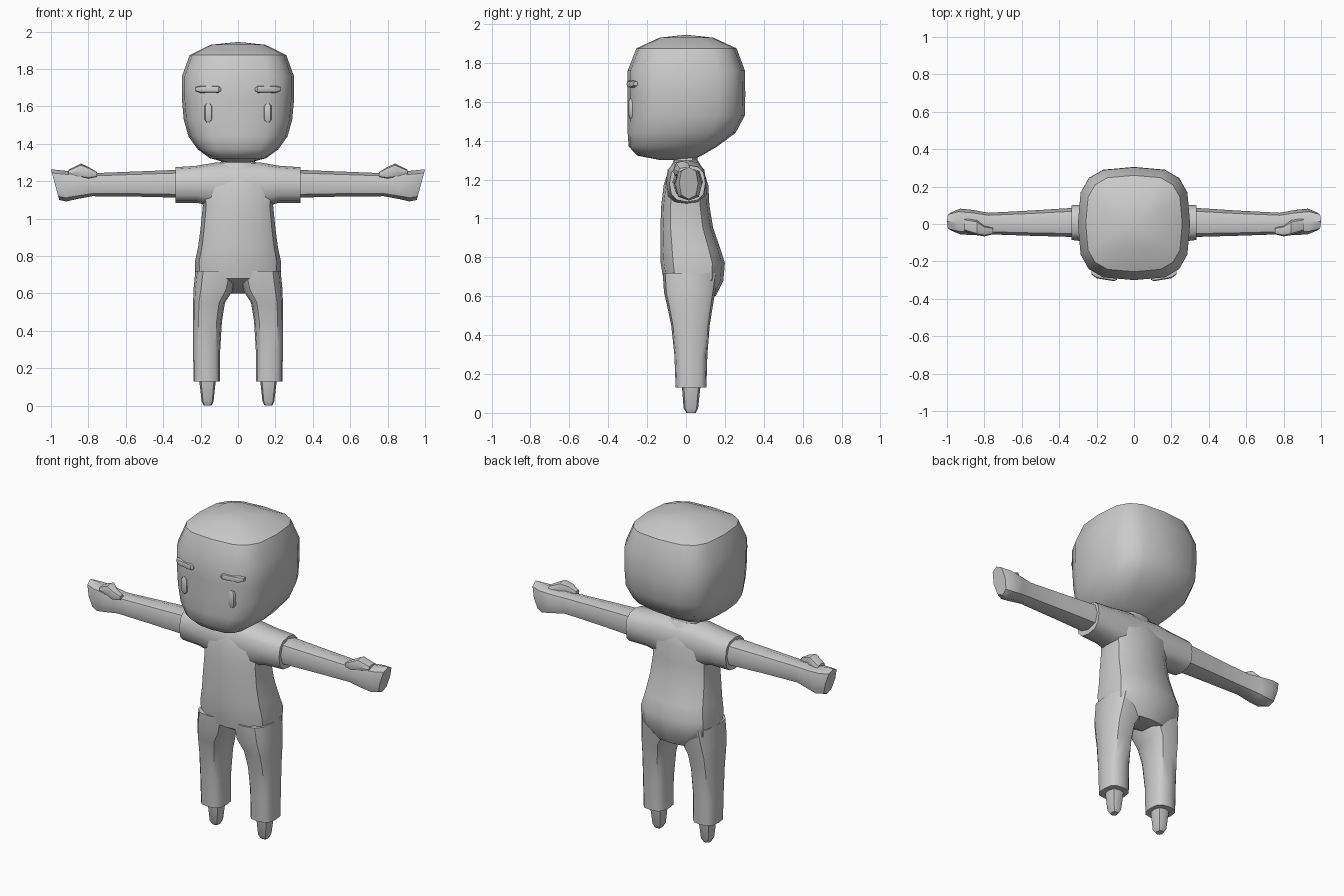
import bpy, bmesh, math

grey = bpy.data.materials.new("plain_grey")
grey.diffuse_color = (0.6, 0.6, 0.6, 1)


def loft(name, axis, rings, sides=12, n=2.6, mirror=False, tip=None, sharp=40):
    """Skin rounded-box rings. Ring = (position, a0, a1, y0, y1[, shear]);
    a is x for axis 'z' and z for axis 'x'. tip closes the end in a point."""
    bm = bmesh.new()
    loops = []
    for t, a0, a1, y0, y1, *shear in rings:
        k = shear[0] if shear else 0
        loop = []
        for i in range(sides):
            ang = 2 * math.pi * i / sides
            c, s = math.cos(ang), math.sin(ang)
            da = math.copysign(abs(c) ** (2 / n), c) * (a1 - a0) / 2 if abs(c) > 1e-6 else 0
            dy = math.copysign(abs(s) ** (2 / n), s) * (y1 - y0) / 2 if abs(s) > 1e-6 else 0
            a, y, p = (a0 + a1) / 2 + da, (y0 + y1) / 2 + dy, t + k * da
            loop.append(bm.verts.new((a, y, p) if axis == 'z' else (p, y, a)))
        loops.append(loop)
    for lo, hi in zip(loops, loops[1:]):
        for i in range(sides):
            j = (i + 1) % sides
            bm.faces.new((lo[i], lo[j], hi[j], hi[i]))
    bm.faces.new(loops[0])
    if tip:
        v = bm.verts.new(tip)
        for i in range(sides):
            bm.faces.new((loops[-1][i], loops[-1][(i + 1) % sides], v))
    else:
        bm.faces.new(loops[-1])
    bmesh.ops.recalc_face_normals(bm, faces=bm.faces)
    me = bpy.data.meshes.new(name)
    bm.to_mesh(me)
    bm.free()
    me.materials.append(grey)
    ob = bpy.data.objects.new(name, me)
    bpy.context.collection.objects.link(ob)
    bpy.ops.object.select_all(action='DESELECT')
    ob.select_set(True)
    bpy.context.view_layer.objects.active = ob
    bpy.ops.object.shade_smooth_by_angle(angle=math.radians(sharp))
    if mirror:
        ob.modifiers.new("mirror", 'MIRROR').use_mirror_merge = False
    return ob


# Head: boxy on top, flat face, rounded jaw and nape
loft("head", 'z', [(z, -h, h, f, b) for z, h, f, b in (
    (1.30, .06, -.13, .03), (1.323, .15, -.25, .08), (1.37, .215, -.295, .16),
    (1.44, .265, -.30, .255), (1.53, .29, -.30, .303), (1.64, .30, -.30, .305),
    (1.76, .30, -.30, .303), (1.875, .258, -.255, .26), (1.93, .145, -.135, .14))],
    sides=16, n=3.2, tip=(0, 0, 1.945))

# Face details
loft("eyebrow", 'x', [(.092, 1.682, 1.70, -.298, -.275), (.105, 1.672, 1.71, -.306, -.27),
                      (.20, 1.672, 1.71, -.29, -.25), (.226, 1.682, 1.704, -.27, -.243)],
     sides=8, mirror=True)
loft("eye", 'z', [(1.515, .15, .167, -.29, -.27), (1.53, .137, .18, -.297, -.265),
                  (1.602, .137, .18, -.297, -.265), (1.617, .15, .167, -.29, -.27)],
     sides=8, mirror=True)

# Neck and torso, with the seat bulging out behind
loft("neck", 'z', [(1.24, -.11, .11, -.075, .07), (1.33, -.085, .085, -.06, .055)])
loft("torso", 'z', [(z, -h, h, f, b) for z, h, f, b in (
    (.60, .12, .02, .152), (.68, .228, -.115, .192), (.77, .23, -.13, .20),
    (.85, .213, -.132, .175), (.95, .20, -.132, .14), (1.07, .188, -.127, .12),
    (1.17, .20, -.115, .115), (1.25, .18, -.09, .09), (1.30, .09, -.06, .06))], n=2.8)

# Short sleeves: one piece across the shoulders
side = [(.335, 1.085, 1.275, -.085, .10), (.22, 1.085, 1.283, -.10, .105),
        (.12, 1.06, 1.30, -.105, .105)]
loft("sleeves", 'x', [(-r[0], *r[1:]) for r in side] + side[::-1], n=2.6)

# Arms ending in fists, and thumbs
loft("arm", 'x', [(.30, 1.112, 1.262, -.07, .088), (.55, 1.118, 1.252, -.063, .072),
                  (.78, 1.12, 1.243, -.055, .06), (.86, 1.105, 1.25, -.06, .075),
                  (.93, 1.092, 1.258, -.055, .082, .15), (.978, 1.10, 1.264, -.035, .062, .27)],
     sides=8, n=2.6, mirror=True)
loft("thumb", 'x', [(.755, 1.222, 1.25, -.055, -.02), (.80, 1.212, 1.277, -.066, -.01),
                    (.84, 1.217, 1.295, -.06, .02), (.905, 1.222, 1.262, -.04, .03)],
     sides=8, mirror=True)

# Trouser legs and feet
loft("trouser_leg", 'z', [(.13, .095, .238, -.053, .105), (.30, .095, .24, -.06, .11),
                          (.45, .086, .24, -.076, .122), (.55, .07, .24, -.097, .138),
                          (.62, .025, .238, -.113, .15), (.72, .0, .228, -.12, .165)],
     n=3, mirror=True)
loft("foot", 'z', [(0, .143, .183, .003, .05), (.022, .131, .194, -.012, .062),
                   (.15, .117, .209, -.022, .076)], sides=8, n=2.8, mirror=True)
